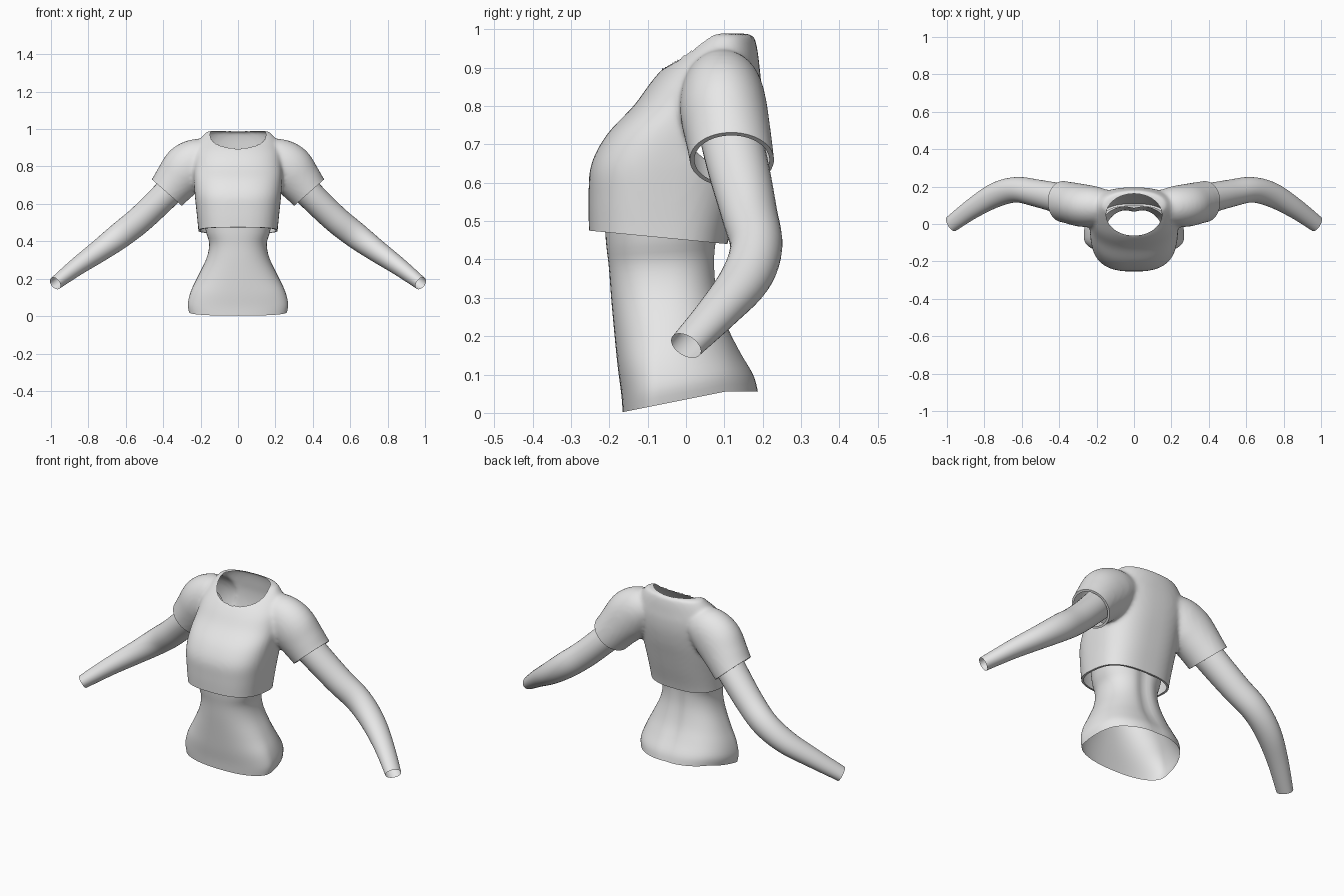
import bpy, bmesh, math
from mathutils import Vector

if "Cube" in bpy.data.objects:
    bpy.data.objects.remove(bpy.data.objects["Cube"])

grey = bpy.data.materials.new("plain grey")
grey.diffuse_color = (0.8, 0.8, 0.8, 1)
grey.use_nodes = True
grey.node_tree.nodes["Principled BSDF"].inputs["Base Color"].default_value = grey.diffuse_color


def spline(keys, steps):
    """Catmull-Rom through tuples of equal length."""
    pts = [keys[0]] + list(keys) + [keys[-1]]
    out = []
    for i in range(1, len(pts) - 2):
        for s in range(steps):
            t = s / steps
            out.append([0.5 * (2 * b + (c - a) * t + (2 * a - 5 * b + 4 * c - d) * t * t
                               + (3 * b - a - 3 * c + d) * t ** 3)
                        for a, b, c, d in zip(*pts[i - 1:i + 3])])
    return out + [list(keys[-1])]


def loft(name, rings, cap=False):
    bm = bmesh.new()
    loops = [[bm.verts.new(p) for p in r] for r in rings]
    n = len(loops[0])
    for a, b in zip(loops, loops[1:]):
        for i in range(n):
            j = (i + 1) % n
            bm.faces.new((a[i], a[j], b[j], b[i]))
    if cap:
        bm.faces.new(loops[0])
        bm.faces.new(loops[-1])
    bmesh.ops.recalc_face_normals(bm, faces=bm.faces)
    me = bpy.data.meshes.new(name)
    bm.to_mesh(me)
    bm.free()
    me.materials.append(grey)
    ob = bpy.data.objects.new(name, me)
    bpy.context.collection.objects.link(ob)
    return ob


def activate(ob):
    bpy.ops.object.select_all(action='DESELECT')
    ob.select_set(True)
    bpy.context.view_layer.objects.active = ob


def smooth(ob):
    activate(ob)
    bpy.ops.object.shade_smooth_by_angle(angle=math.radians(50))


def body_rings(keys, steps, n=64):
    """Keys: z, half width, front y, back y, y of widest point, squareness."""
    rings = []
    for z, w, yf, yb, yc, e in spline(keys, steps):
        ring = []
        for i in range(n):
            a = 2 * math.pi * i / n
            c, s = math.cos(a), math.sin(a)
            px = math.copysign(abs(c) ** (2 / e), c)
            py = abs(s) ** (2 / e)
            ring.append(Vector((w * px, yc + py * ((yb if s > 0 else yf) - yc), z)))
        rings.append(ring)
    return rings


def limb_rings(keys, steps, side, n=32):
    """Keys: x, y, z, radius across, radius in depth."""
    k = spline(keys, steps)
    rings = []
    for i, (x, y, z, ru, rv) in enumerate(k):
        t = (Vector(k[min(i + 1, len(k) - 1)][:3]) - Vector(k[max(i - 1, 0)][:3])).normalized()
        u = t.cross(Vector((0, 1, 0))).normalized()
        v = u.cross(t)
        ring = []
        for j in range(n):
            a = 2 * math.pi * j / n
            p = Vector((x, y, z)) + u * ru * math.cos(a) + v * rv * math.sin(a)
            ring.append(Vector((p.x * side, p.y, p.z)))
        rings.append(ring)
    return rings


# Waist: open tube with a slanted lower edge and a shallow spine groove
waist = body_rings([
    (0.00, .262, -.165, .190, -.07, 2.3), (0.05, .268, -.169, .178, -.07, 2.3),
    (0.12, .250, -.178, .142, -.07, 2.3), (0.20, .213, -.186, .108, -.06, 2.3),
    (0.30, .168, -.195, .085, -.06, 2.3), (0.38, .154, -.201, .080, -.06, 2.3),
    (0.45, .172, -.209, .085, -.06, 2.3), (0.55, .188, -.215, .100, -.05, 2.3)], 4)
for ring in waist:
    for p in ring:
        low = min(.035 + .2 * p.y, .056)
        p.z = low + (p.z / .55) * (.55 - low) if p.z < .55 else p.z
        if p.y > 0:
            p.y -= .014 * math.exp(-(p.x / .035) ** 2) * min(1, p.z / .2)
smooth(loft("waist", waist))

# Arms: open tapering tubes, bent at the elbow
arm = [(.25, .100, .790, .084, .080), (.39, .135, .645, .076, .080),
       (.52, .165, .520, .073, .073), (.63, .183, .432, .070, .068),
       (.74, .155, .350, .060, .066), (.86, .085, .265, .048, .055),
       (.977, .000, .175, .036, .045)]
for side, label in ((1, "left"), (-1, "right")):
    smooth(loft(label + "_arm", limb_rings(arm, 5, side)))

# Shirt: chest and sleeve solids, merged and softened, then opened up
shirt = loft("shirt", body_rings([
    (.400, .208, -.250, .100, -.06, 2.7), (.470, .213, -.253, .115, -.06, 2.7),
    (.560, .222, -.254, .140, -.06, 2.7), (.645, .231, -.248, .162, -.05, 2.7),
    (.725, .236, -.207, .182, -.02, 2.6), (.800, .238, -.137, .194, .03, 2.5),
    (.860, .236, -.093, .196, .06, 2.4), (.900, .226, -.058, .192, .08, 2.3),
    (.950, .200, .000, .186, .09, 2.2), (.989, .166, .050, .176, .10, 2.2)], 4), cap=True)
sleeve = [(.12, .095, .860, .080, .080), (.20, .095, .835, .120, .105),
          (.27, .098, .790, .134, .114), (.33, .110, .722, .120, .112),
          (.38, .120, .660, .108, .110), (.43, .125, .605, .106, .110)]
activate(shirt)
for side in (1, -1):
    part = loft("sleeve_form", limb_rings(sleeve, 4, side), cap=True)
    mod = shirt.modifiers.new("merge", 'BOOLEAN')
    mod.operation, mod.solver, mod.object = 'UNION', 'EXACT', part
    bpy.ops.object.modifier_apply(modifier=mod.name)
    bpy.data.objects.remove(part)
mod = shirt.modifiers.new("even", 'REMESH')
mod.mode, mod.voxel_size = 'VOXEL', .01
bpy.ops.object.modifier_apply(modifier=mod.name)
mod = shirt.modifiers.new("soften", 'SMOOTH')
mod.factor, mod.iterations = .5, 10
bpy.ops.object.modifier_apply(modifier=mod.name)

bm = bmesh.new()
bm.from_mesh(shirt.data)


def cut(point, normal, test):
    """Trim away the tested region beyond a plane."""
    point, normal = Vector(point), Vector(normal).normalized()
    faces = [f for f in bm.faces if test(f.calc_center_median())]
    geom = set(faces)
    for f in faces:
        geom.update(f.edges)
        geom.update(f.verts)
    bmesh.ops.bisect_plane(bm, geom=list(geom), dist=1e-5, plane_co=point, plane_no=normal)
    gone = [v for v in bm.verts if test(v.co) and (v.co - point).dot(normal) > 1e-4]
    bmesh.ops.delete(bm, geom=gone, context='VERTS')


# Hem and sleeve openings
cut((0, 0, .4507), (0, -.097, -1), lambda p: abs(p.x) < .245 and p.z < .52)
for side in (1, -1):
    cut((side * .38, 0, .66), (side * .66, 0, -.75), lambda p: p.x * side > .245)

# Neck opening, with its rim drawn onto a clean oval
RX, RY, CY = .149, .112, .05


def oval(p):
    return math.hypot(p.x / RX, (p.y - CY) / RY)


inside = [f for f in bm.faces
          if f.calc_center_median().z > .84 and oval(f.calc_center_median()) < 1]
bmesh.ops.delete(bm, geom=inside, context='FACES')
for v in bm.verts:
    if v.is_boundary and v.co.z > .84:
        r = oval(v.co)
        v.co.x /= r
        v.co.y = CY + (v.co.y - CY) / r

# Narrow turned-in lips on the hem and sleeve openings
rims = [lambda p: abs(p.x) < .245 and p.z < .52,
        lambda p: p.x > .25 and p.z < .8, lambda p: p.x < -.25 and p.z < .8]
for test in rims:
    edges = [e for e in bm.edges if e.is_boundary and all(test(v.co) for v in e.verts)]
    if not edges:
        continue
    new = bmesh.ops.extrude_edge_only(bm, edges=edges)["geom"]
    verts = [g for g in new if isinstance(g, bmesh.types.BMVert)]
    mid = sum((v.co for v in verts), Vector()) / len(verts)
    for v in verts:
        v.co += (mid - v.co).normalized() * .012
bmesh.ops.recalc_face_normals(bm, faces=bm.faces)
for f in bm.faces:
    f.material_index = 0
bm.to_mesh(shirt.data)
bm.free()
shirt.data.materials.clear()
shirt.data.materials.append(grey)
smooth(shirt)
